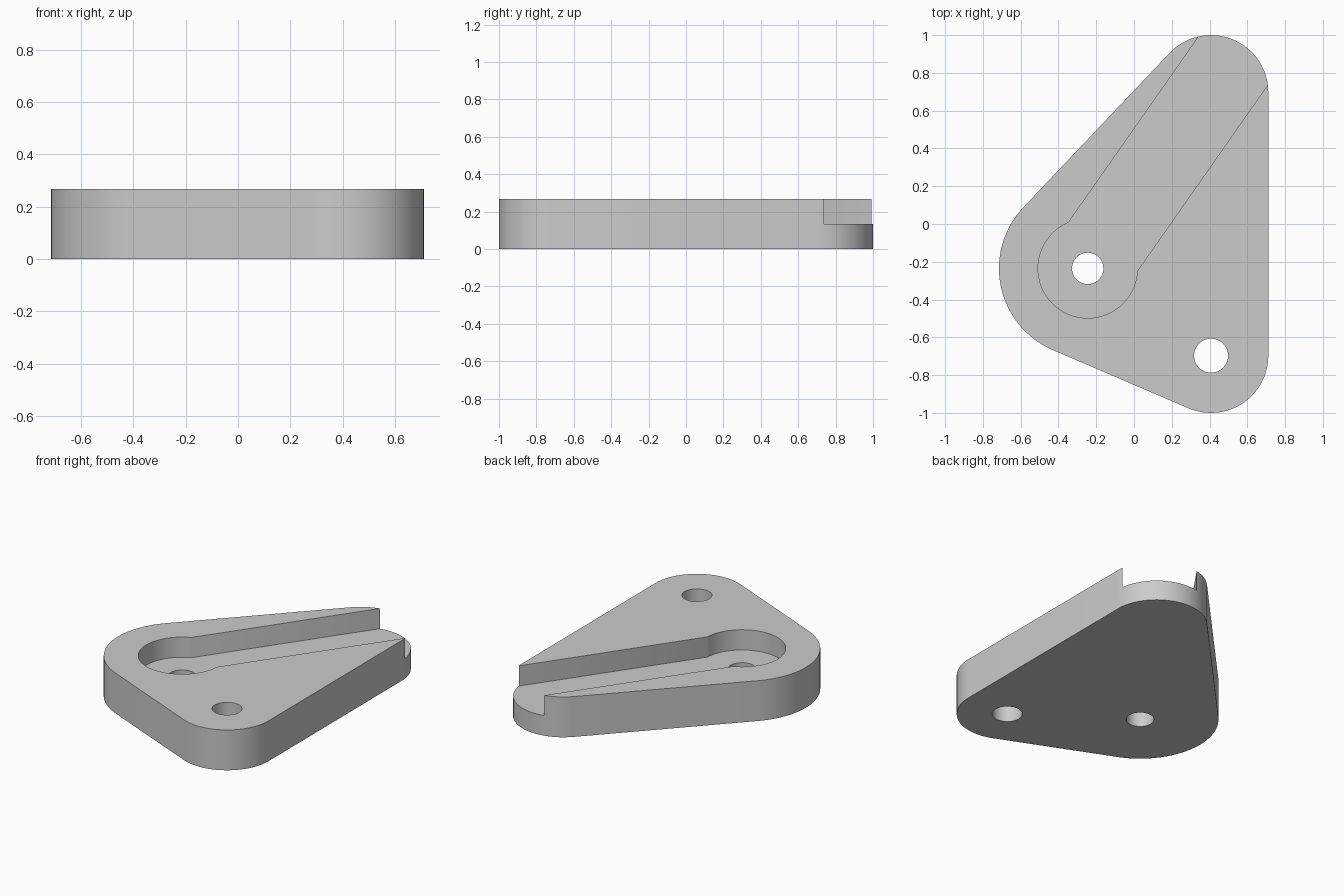
import bpy
import bmesh
from math import acos, asin, atan2, cos, sin, tau
from mathutils import Vector

cube = bpy.data.objects.get("Cube")
if cube:
    bpy.data.objects.remove(cube, do_unlink=True)

HEIGHT = 0.267
FLOOR = 0.133
pivot = Vector((-0.245, -0.235))
front_corner = Vector((0.408, -0.697))
back_corner = Vector((0.408, 0.697))


def arc(centre, radius, start, end, steps=32):
    """Points along a counter-clockwise arc."""
    return [centre + radius * Vector((cos(a), sin(a)))
            for a in (start + (end - start) * i / steps for i in range(steps + 1))]


def wrap(circles):
    """Outline of a belt pulled around counter-clockwise circles."""
    normals = []
    for i, (c, r) in enumerate(circles):
        c2, r2 = circles[(i + 1) % len(circles)]
        d = c2 - c
        normals.append(atan2(d.y, d.x) - acos((r - r2) / d.length))
    points = []
    for i, (c, r) in enumerate(circles):
        start = normals[i - 1]
        points += arc(c, r, start, start + (normals[i] - start) % tau)
    return points


def prism(name, outline, bottom, top):
    """Extrude a closed outline into a solid."""
    bm = bmesh.new()
    face = bm.faces.new([bm.verts.new((p.x, p.y, bottom)) for p in outline])
    result = bmesh.ops.extrude_face_region(bm, geom=[face])
    verts = [g for g in result["geom"] if isinstance(g, bmesh.types.BMVert)]
    bmesh.ops.translate(bm, verts=verts, vec=(0, 0, top - bottom))
    bmesh.ops.recalc_face_normals(bm, faces=bm.faces)
    mesh = bpy.data.meshes.new(name)
    bm.to_mesh(mesh)
    bm.free()
    obj = bpy.data.objects.new(name, mesh)
    bpy.context.collection.objects.link(obj)
    return obj


def disc(centre, radius):
    return arc(centre, radius, 0, tau, 64)[:-1]


# Rounded triangular plate
plate = prism("slotted_plate",
              wrap([(pivot, 0.47), (front_corner, 0.303), (back_corner, 0.303)]),
              0, HEIGHT)

# Keyhole pocket running out through the back corner
pocket_radius, half_width = 0.263, 0.223
along = (back_corner - pivot).normalized()
side = Vector((-along.y, along.x))
heading = atan2(along.y, along.x)
spread = asin(half_width / pocket_radius)
keyhole = arc(pivot, pocket_radius, heading + spread, heading + tau - spread, 56)
keyhole += [pivot + along * 2 - side * half_width,
            pivot + along * 2 + side * half_width]

# Pocket and the two through holes
cutters = [prism("pocket_cutter", keyhole, FLOOR, HEIGHT + 0.1),
           prism("pivot_hole_cutter", disc(pivot, 0.083), -0.1, HEIGHT + 0.2),
           prism("corner_hole_cutter", disc(front_corner, 0.09), -0.1, HEIGHT + 0.2)]

bpy.ops.object.select_all(action="DESELECT")
bpy.context.view_layer.objects.active = plate
plate.select_set(True)
for cutter in cutters:
    cutter.hide_render = True
    mod = plate.modifiers.new(cutter.name, "BOOLEAN")
    mod.operation = "DIFFERENCE"
    mod.solver = "EXACT"
    mod.object = cutter
    bpy.ops.object.modifier_apply(modifier=mod.name)
    bpy.data.objects.remove(cutter, do_unlink=True)

# Single grey finish
grey = bpy.data.materials.new("light_grey")
grey.use_nodes = True
colour = (0.6, 0.6, 0.6, 1)
grey.diffuse_color = colour
grey.node_tree.nodes["Principled BSDF"].inputs["Base Color"].default_value = colour
plate.data.materials.clear()
plate.data.materials.append(grey)
bpy.ops.object.shade_smooth_by_angle()
